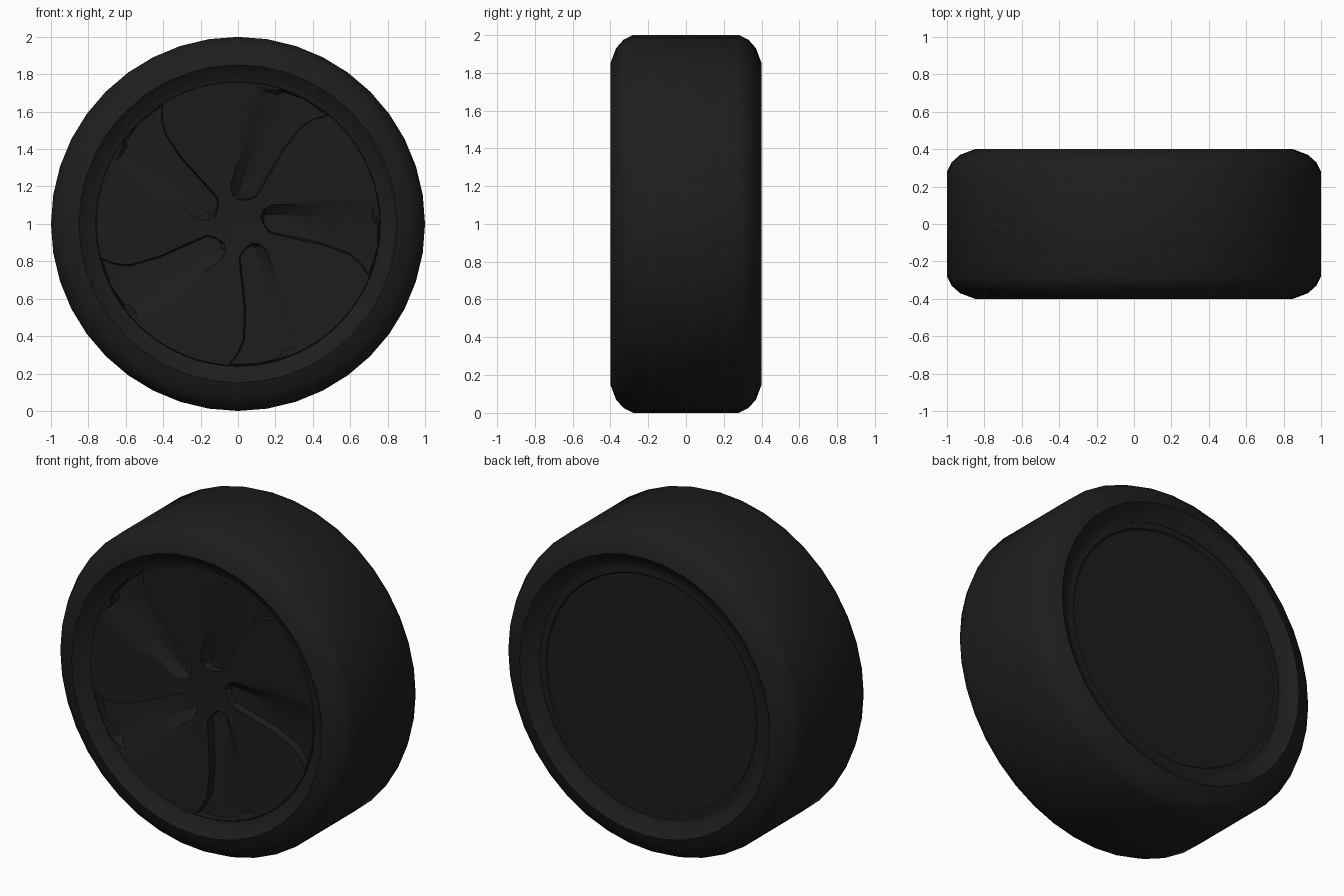
import bpy, bmesh, math
from mathutils import Matrix, Vector

cube = bpy.data.objects.get("Cube")
if cube:
    bpy.data.objects.remove(cube)


def material(name, value):
    m = bpy.data.materials.new(name)
    m.use_nodes = True
    col = (value, value, value, 1)
    m.diffuse_color = col
    m.node_tree.nodes["Principled BSDF"].inputs["Base Color"].default_value = col
    return m


rubber = material("black rubber", 0.0125)
alloy = material("dark alloy", 0.012)


def finish(bm, name, mat):
    bmesh.ops.recalc_face_normals(bm, faces=bm.faces)
    me = bpy.data.meshes.new(name)
    bm.to_mesh(me)
    bm.free()
    me.materials.append(mat)
    ob = bpy.data.objects.new(name, me)
    bpy.context.collection.objects.link(ob)
    return ob


def smooth(ob, degrees):
    bpy.ops.object.select_all(action="DESELECT")
    ob.select_set(True)
    bpy.context.view_layer.objects.active = ob
    bpy.ops.object.shade_smooth_by_angle(angle=math.radians(degrees))


def lathe(name, profile, mat, steps=32, closed=True):
    """Spin a (radius, y) profile about the wheel axle."""
    bm = bmesh.new()
    verts = [bm.verts.new((0, y, 1 + r)) for r, y in profile]
    pairs = list(zip(verts, verts[1:] + verts[:1]))
    edges = [bm.edges.new(p) for p in (pairs if closed else pairs[:-1])]
    bmesh.ops.spin(bm, geom=verts + edges, cent=(0, 0, 1), axis=(0, 1, 0),
                   angle=math.tau, steps=steps, use_duplicate=False)
    bmesh.ops.remove_doubles(bm, verts=bm.verts, dist=0.0005)
    return finish(bm, name, mat)


# Tyre with rounded shoulders, mirrored front to back
half = [(1.0, 0.28), (0.975, 0.33), (0.93, 0.37), (0.85, 0.40), (0.785, 0.345), (0.755, 0.34)]
tyre = lathe("tyre", half + [(r, -y) for r, y in reversed(half)], rubber, 40)
smooth(tyre, 35)

# Plain back cover
back = lathe("back_cover", [(0, 0.33), (0.71, 0.33), (0.717, 0.337), (0.765, 0.337)], alloy, 64, False)
smooth(back, 30)

# Front wheel disc, dished in towards the hub
HUB_R, HUB_Y, RIM_R, RIM_Y = 0.13, -0.30, 0.757, -0.35


def dish(r):
    t = min(max((r - HUB_R) / (RIM_R - HUB_R), 0), 1)
    return HUB_Y + t * (RIM_Y - HUB_Y)


disc = lathe("wheel_disc", [(0, HUB_Y), (HUB_R, HUB_Y), (RIM_R, RIM_Y), (0.765, -0.335),
                            (0.765, -0.1), (0, -0.1)], alloy, 64, False)

# Pinwheel slots: a steep trailing edge and a leading edge that rolls down
edge = [(0.12, 0.04), (0.14, 0.08), (0.18, 0.095), (0.45, 0.10), (0.72, 0.09), (0.755, 0.0),
        (0.745, -0.13), (0.70, -0.28), (0.66, -0.22), (0.60, -0.165), (0.45, -0.11),
        (0.17, -0.05), (0.14, -0.01)]
roll = edge[:2] + [(0.18, 0.105), (0.45, 0.16), (0.735, 0.14)] + edge[5:]
floor = [(0.135, 0.03), (0.15, 0.05), (0.2, 0.05), (0.45, 0.035), (0.72, 0.015), (0.745, -0.01)]
floor += [(x, z + 0.008) for x, z in edge[6:]]

bm = bmesh.new()
for i in range(5):
    turn = Matrix.Rotation(i * math.tau / 5, 4, "Y")
    rings = []
    for outline, depth in ((roll, -0.08), (roll, -0.003), (edge, 0.012), (floor, 0.045)):
        rings.append([bm.verts.new(turn @ Vector((x, dish(math.hypot(x, z)) + depth, z))
                                   + Vector((0, 0, 1))) for x, z in outline])
    n = len(edge)
    for a, b in zip(rings, rings[1:]):
        for j in range(n):
            k = (j + 1) % n
            bm.faces.new((a[j], a[k], b[k], b[j]))
    bm.faces.new(rings[0])
    bm.faces.new(rings[-1])
bmesh.ops.triangulate(bm, faces=bm.faces)
cutter = finish(bm, "slot_cutter", alloy)
cutter.hide_render = True

cut = disc.modifiers.new("slots", "BOOLEAN")
cut.object = cutter
cut.operation = "DIFFERENCE"
cut.solver = "EXACT"
bpy.context.view_layer.objects.active = disc
bpy.ops.object.modifier_apply(modifier="slots")
bpy.data.objects.remove(cutter)
smooth(disc, 25)
